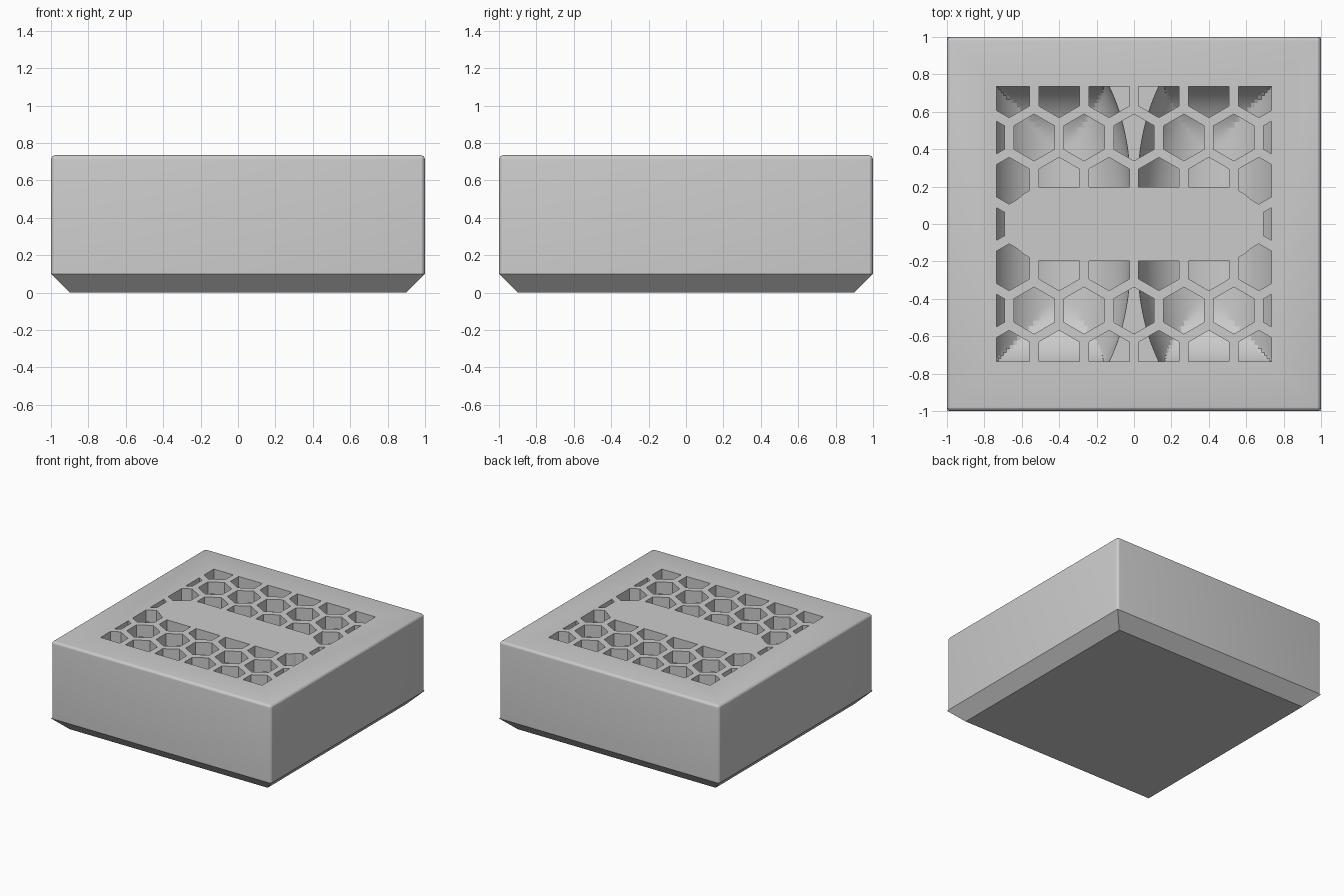
import bpy, bmesh, math
from mathutils import Matrix, Vector

cube = bpy.data.objects.get("Cube")
if cube:
    bpy.data.objects.remove(cube, do_unlink=True)

grey = bpy.data.materials.new("plain_grey")
grey.use_nodes = True
colour = (0.6, 0.6, 0.6, 1)
grey.diffuse_color = colour
grey.node_tree.nodes["Principled BSDF"].inputs["Base Color"].default_value = colour

TOP, BASE_TOP, GRILLE_UNDER = 0.735, 0.1, 0.635


def finish(bm, name):
    bmesh.ops.recalc_face_normals(bm, faces=bm.faces)
    mesh = bpy.data.meshes.new(name)
    bm.to_mesh(mesh)
    bm.free()
    obj = bpy.data.objects.new(name, mesh)
    bpy.context.collection.objects.link(obj)
    return obj


def add_prism(bm, points, z0, z1):
    face = bm.faces.new([bm.verts.new((x, y, z0)) for x, y in points])
    new = bmesh.ops.extrude_face_region(bm, geom=[face])["geom"]
    bmesh.ops.translate(bm, vec=(0, 0, z1 - z0),
                        verts=[v for v in new if isinstance(v, bmesh.types.BMVert)])


def prism(name, points, z0, z1):
    bm = bmesh.new()
    add_prism(bm, points, z0, z1)
    return finish(bm, name)


def combine(obj, tool, operation):
    """Apply a boolean and discard the tool."""
    tool.hide_render = True
    mod = obj.modifiers.new("cut", "BOOLEAN")
    mod.operation = operation
    mod.solver = "EXACT"
    mod.object = tool
    bpy.ops.object.select_all(action="DESELECT")
    obj.select_set(True)
    bpy.context.view_layer.objects.active = obj
    bpy.ops.object.modifier_apply(modifier=mod.name)
    bpy.data.objects.remove(tool, do_unlink=True)


def square(half):
    return [(-half, -half), (half, -half), (half, half), (-half, half)]


# Body: box with softened top and upright edges
bm = bmesh.new()
bmesh.ops.create_cube(bm, size=1, matrix=Matrix.Translation((0, 0, (TOP + BASE_TOP) / 2))
                      @ Matrix.Diagonal((2, 2, TOP - BASE_TOP, 1)))
soft = [e for e in bm.edges if max(v.co.z for v in e.verts) > 0.5]
bmesh.ops.bevel(bm, geom=soft, offset=0.025, segments=4, profile=0.5, affect="EDGES")
body = finish(bm, "body")

# Base: plinth tapering inward to the ground
bm = bmesh.new()
add_prism(bm, square(0.9), 0, BASE_TOP)
for v in bm.verts:
    if v.co.z > 0.05:
        v.co.x, v.co.y = math.copysign(1, v.co.x), math.copysign(1, v.co.y)
base = finish(bm, "base")

# Hollows: two rounded troughs either side of a central ridge
RADIUS, EDGE = 0.38, 0.775


def trough(side):
    bm = bmesh.new()
    rings = []
    steps, stations = 48, 60
    centre = EDGE - RADIUS
    for j in range(stations + 1):
        y = 0.77 * math.sin(math.pi * (j / stations - 0.5))
        past = max(0, abs(y) - centre)
        end_drop = math.sqrt(RADIUS ** 2 - past ** 2)
        inner = 0.015 + 0.12 * abs(y / 0.74) ** 3
        ring = []
        for i in range(steps + 1):
            a = math.pi * i / steps
            half = RADIUS if i <= steps / 2 else centre - inner
            drop = min(RADIUS * math.sin(a), end_drop)
            ring.append(bm.verts.new((side * (centre + half * math.cos(a)), y,
                                      GRILLE_UNDER - drop)))
        rings.append(ring)
    for r, s in zip(rings, rings[1:]):
        for i in range(steps + 1):
            k = (i + 1) % (steps + 1)
            bm.faces.new((r[i], r[k], s[k], s[i]))
    bm.faces.new(rings[0])
    bm.faces.new(rings[-1])
    return finish(bm, "trough_cutter")


for side in (-1, 1):
    combine(body, trough(side), "DIFFERENCE")

# Grille: honeycomb holes trimmed to a square, with a blank pill in the middle
HEX, PITCH = 0.125, 0.267
bm = bmesh.new()
for row in range(-3, 4):
    for col in range(-4, 5):
        cx = (col + 0.5 * (row % 2)) * PITCH
        cy = row * PITCH * math.sqrt(0.75)
        if abs(cx) > 0.82:
            continue
        corners = [math.radians(60 * k + 30) for k in range(6)]
        add_prism(bm, [(cx + HEX * math.cos(a), cy + HEX * math.sin(a)) for a in corners],
                  GRILLE_UNDER - 0.005, 0.8)
holes = finish(bm, "grille_cutter")
combine(holes, prism("square_trim", square(0.735), 0.5, 0.9), "INTERSECT")

pill = []
for end in (1, -1):
    for k in range(17):
        a = math.pi * (k / 16 - 0.5)
        pill.append((end * (0.475 + 0.198 * math.cos(a)), end * 0.198 * math.sin(a)))
combine(holes, prism("pill_trim", pill, 0.4, 1), "DIFFERENCE")
combine(body, holes, "DIFFERENCE")

# Colour and shading
for obj in (body, base):
    obj.data.materials.clear()
    obj.data.materials.append(grey)
    for face in obj.data.polygons:
        face.material_index = 0
bpy.ops.object.select_all(action="DESELECT")
body.select_set(True)
bpy.context.view_layer.objects.active = body
bpy.ops.object.shade_smooth_by_angle(angle=math.radians(15))
